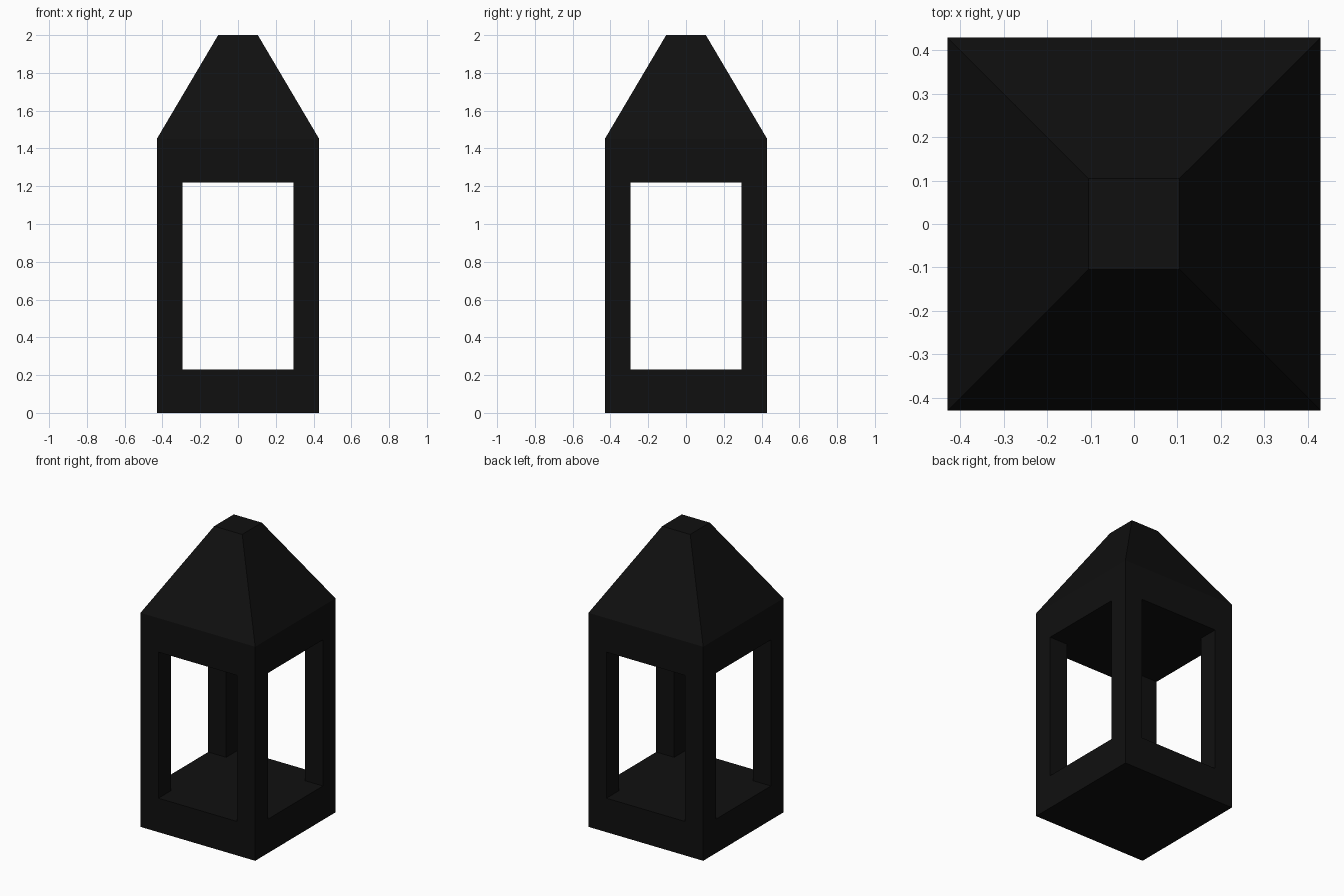
import bpy, bmesh

if "Cube" in bpy.data.objects:
    bpy.data.objects.remove(bpy.data.objects["Cube"])

HALF, OPEN = 0.43, 0.295      # outer half width, window half width
SILL, HEAD = 0.23, 1.22       # window bottom and top
EAVE, TOP, CAP = 1.45, 2.0, 0.105


def square(h):
    return [(-h, -h), (h, -h), (h, h), (-h, h)]


def loft(name, sections):
    """Closed solid through stacked outlines given as (points, z)."""
    bm = bmesh.new()
    rings = [[bm.verts.new((x, y, z)) for x, y in pts] for pts, z in sections]
    for a, b in zip(rings, rings[1:]):
        n = len(a)
        for i in range(n):
            j = (i + 1) % n
            bm.faces.new((a[i], a[j], b[j], b[i]))
    bm.faces.new(rings[0][::-1])
    bm.faces.new(rings[-1])
    bmesh.ops.recalc_face_normals(bm, faces=bm.faces)
    me = bpy.data.meshes.new(name)
    bm.to_mesh(me)
    bm.free()
    ob = bpy.data.objects.new(name, me)
    bpy.context.collection.objects.link(ob)
    return ob


# Lantern body with tapered roof, one continuous shell
lantern = loft("lantern_frame", [(square(HALF), 0), (square(HALF), EAVE), (square(CAP), TOP)])

# Plus-shaped cutter opens the windows on all four sides
w, far = OPEN, 0.6
quarter = [(w, -far), (w, -w), (far, -w)]
plus = []
for _ in range(4):
    plus += quarter
    quarter = [(-y, x) for x, y in quarter]
cutter = loft("window_cutter", [(plus, SILL), (plus, HEAD)])
cutter.hide_render = True

cut = lantern.modifiers.new("windows", 'BOOLEAN')
cut.operation = 'DIFFERENCE'
cut.solver = 'EXACT'
cut.object = cutter
bpy.context.view_layer.objects.active = lantern
lantern.select_set(True)
bpy.ops.object.modifier_apply(modifier=cut.name)
bpy.data.objects.remove(cutter)

# Black painted metal
black = bpy.data.materials.new("black_metal")
black.diffuse_color = (0.005, 0.005, 0.005, 1)
black.use_nodes = True
black.node_tree.nodes["Principled BSDF"].inputs["Base Color"].default_value = black.diffuse_color
lantern.data.materials.clear()
lantern.data.materials.append(black)
